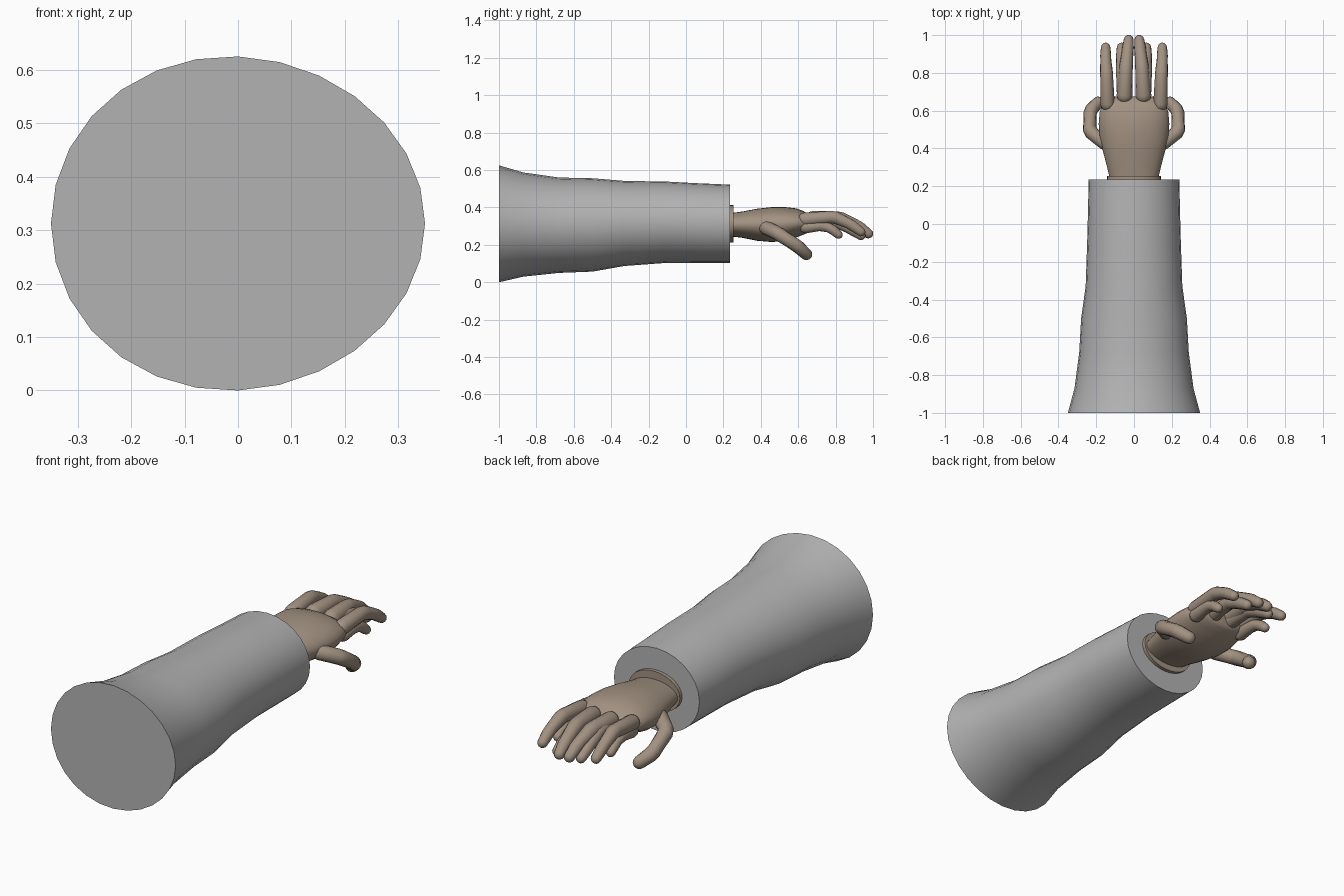
import bpy, bmesh, math
from mathutils import Vector

if "Cube" in bpy.data.objects:
    bpy.data.objects.remove(bpy.data.objects["Cube"])


def material(name, rgb):
    m = bpy.data.materials.new(name)
    m.diffuse_color = (*rgb, 1)
    m.use_nodes = True
    m.node_tree.nodes["Principled BSDF"].inputs["Base Color"].default_value = m.diffuse_color
    return m


GREY = material("sleeve grey", (0.45, 0.45, 0.45))
TAN = material("hand tan", (0.36, 0.285, 0.22))


def loft(name, rings, mat, angle=40):
    """Skin a list of equal-length vertex rings and cap both ends."""
    bm = bmesh.new()
    rows = [[bm.verts.new(p) for p in ring] for ring in rings]
    n = len(rows[0])
    for a, b in zip(rows, rows[1:]):
        for i in range(n):
            j = (i + 1) % n
            bm.faces.new((a[i], a[j], b[j], b[i]))
    bm.faces.new(rows[0][::-1])
    bm.faces.new(rows[-1])
    bmesh.ops.recalc_face_normals(bm, faces=bm.faces[:])
    me = bpy.data.meshes.new(name)
    bm.to_mesh(me)
    bm.free()
    me.materials.append(mat)
    ob = bpy.data.objects.new(name, me)
    bpy.context.collection.objects.link(ob)
    bpy.ops.object.select_all(action='DESELECT')
    ob.select_set(True)
    bpy.context.view_layer.objects.active = ob
    bpy.ops.object.shade_smooth_by_angle(angle=math.radians(angle))
    return ob


def section(y, w, lo, hi, n=28, skew=0.0):
    """Oval ring at depth y, half width w, between heights lo and hi."""
    mid, h = (lo + hi) / 2, (hi - lo) / 2
    return [(w * math.cos(t), y, mid + h * math.sin(t) * (1 - skew * math.cos(t)))
            for t in (2 * math.pi * i / n for i in range(n))]


def digit(name, path, radii, n=14):
    """Round-ended bent tube along a path, mirrored to the other side."""
    pts = [Vector(p) for p in path]
    first = (pts[1] - pts[0]).normalized()
    last = (pts[-1] - pts[-2]).normalized()
    stations = []
    for k in range(4):                      # rounded root
        a = math.radians(8 + 82 * k / 3)
        stations.append((pts[0] - first * radii[0] * math.cos(a), first, radii[0] * math.sin(a)))
    for i in range(1, len(pts) - 1):        # joints, each slightly softened
        d0, d1 = (pts[i] - pts[i - 1]).normalized(), (pts[i + 1] - pts[i]).normalized()
        r = radii[i]
        stations.append((pts[i] - d0 * 0.015, (d0 * 2 + d1).normalized(), r))
        stations.append((pts[i] + d1 * 0.015, (d0 + d1 * 2).normalized(), r))
    for k in range(4):                      # rounded tip
        a = math.radians(90 - 82 * k / 3)
        stations.append((pts[-1] + last * radii[-1] * math.cos(a), last, radii[-1] * math.sin(a)))
    rings = []
    for c, d, r in stations:
        side = d.cross(Vector((0, 0, 1))).normalized()
        up = side.cross(d)
        rings.append([c + (side * math.cos(t) + up * math.sin(t)) * r
                      for t in (2 * math.pi * i / n for i in range(n))])
    ob = loft(name, rings, TAN, 60)
    mir = ob.modifiers.new("mirror", 'MIRROR')
    mir.use_axis[0] = True
    mir.use_mirror_merge = False
    return ob


# Sleeve: y, half width, bottom, top
SLEEVE = [(-1, .35, 0, .625), (-.87, .315, .03, .587), (-.68, .29, .05, .56),
          (-.5, .28, .057, .556), (-.33, .256, .087, .542), (-.1, .248, .104, .538),
          (0.05, .244, .104, .53), (.235, .24, .104, .522)]
loft("sleeve", [section(*s, skew=.04 * (1 - i / 7)) for i, s in enumerate(SLEEVE)], GREY)

# Wrist collar
loft("wrist_collar", [section(y, .143, .212, .412) for y in (.22, .253)], TAN)

# Palm
PALM = [(.24, .128, .245, .37), (.3, .142, .238, .378), (.38, .163, .222, .393),
        (.46, .182, .215, .402), (.53, .187, .222, .402), (.59, .182, .24, .395),
        (.63, .17, .255, .38), (.66, .145, .268, .36), (.675, .1, .28, .34)]
loft("palm", [section(*s) for s in PALM], TAN, 60)

# Long and short fingers share the same roots on each side
digit("outer_finger", [(.14, .635, .335), (.145, .79, .35), (.15, .88, .31), (.15, .935, .27)],
      [.038, .034, .029, .025])
digit("inner_finger", [(.05, .68, .34), (.043, .82, .345), (.033, .92, .3), (.028, .975, .26)],
      [.042, .036, .031, .026])
digit("ring_finger", [(.052, .66, .32), (.062, .79, .33), (.066, .88, .285), (.066, .935, .25)],
      [.038, .033, .029, .025])
digit("small_finger", [(.14, .64, .295), (.143, .73, .303), (.147, .78, .285), (.148, .815, .255)],
      [.034, .029, .026, .023])

# Thumbs
digit("thumb", [(.155, .43, .29), (.235, .49, .262), (.232, .6, .19), (.19, .643, .15)],
      [.038, .037, .035, .032])
